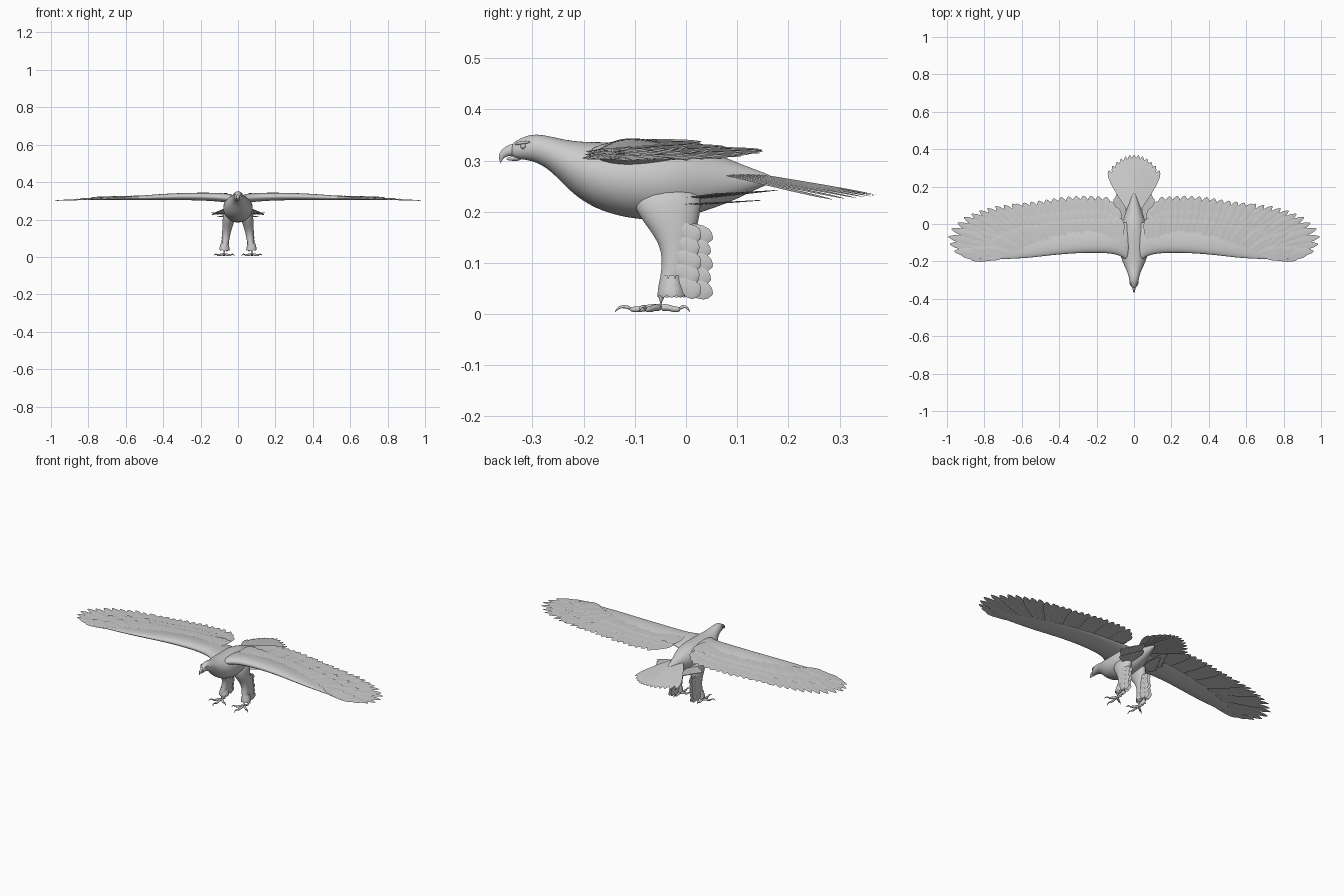
import bpy, bmesh, math
from mathutils import Vector as V

if "Cube" in bpy.data.objects:
    bpy.data.objects.remove(bpy.data.objects["Cube"])

grey = bpy.data.materials.new("plumage_grey")
grey.use_nodes = True
GREY = (0.6, 0.6, 0.6, 1)
grey.diffuse_color = GREY
grey.node_tree.nodes["Principled BSDF"].inputs["Base Color"].default_value = GREY


def finish(name, bm, mirror=False, smooth=0):
    """Turn a bmesh into a named object with its modifiers."""
    bmesh.ops.recalc_face_normals(bm, faces=bm.faces)
    me = bpy.data.meshes.new(name)
    bm.to_mesh(me)
    bm.free()
    me.materials.append(grey)
    me.polygons.foreach_set("use_smooth", [True] * len(me.polygons))
    ob = bpy.data.objects.new(name, me)
    bpy.context.collection.objects.link(ob)
    if mirror:
        ob.modifiers.new("Mirror", "MIRROR").use_mirror_merge = False
    if smooth:
        sub = ob.modifiers.new("Smooth", "SUBSURF")
        sub.levels = sub.render_levels = smooth
    return ob


def loft(bm, rings, n=14, taper=0):
    """Skin elliptical rings given as (centre, half axis u, half axis v)."""
    rows = []
    for c, u, v in rings:
        row = []
        for k in range(n):
            a = math.tau * k / n
            row.append(bm.verts.new(V(c) + V(u) * math.cos(a)
                       + V(v) * math.sin(a) * (1 - taper * math.cos(a))))
        rows.append(row)
    for a, b in zip(rows, rows[1:]):
        for k in range(n):
            bm.faces.new((a[k], a[(k + 1) % n], b[(k + 1) % n], b[k]))
    bm.faces.new(rows[0])
    bm.faces.new(rows[-1])


def tube(bm, pts, radii, n=8, squash=1):
    """Tapered round tube along a path."""
    pts = [V(p) for p in pts]
    rings = []
    for i, p in enumerate(pts):
        d = (pts[min(i + 1, len(pts) - 1)] - pts[max(i - 1, 0)]).normalized()
        side = d.cross(V((0, 0, 1)))
        if side.length < 0.1:
            side = V((1, 0, 0))
        side.normalize()
        rings.append((p, side * radii[i] * squash, side.cross(d) * radii[i]))
    loft(bm, rings, n)


def feather(bm, root, tip, width, up=(0, 0, 1), camber=0.06):
    """Thin leaf-shaped vane with a slightly raised shaft."""
    root, tip = V(root), V(tip)
    d = tip - root
    side = d.cross(V(up)).normalized()
    top = side.cross(d).normalized() * width * camber
    rows = []
    for t, w in ((0, .4), (.3, .8), (.65, 1), (.82, .9), (.93, .6), (1, .12)):
        c = root + d * t
        s = side * width * w / 2
        rows.append([bm.verts.new(p) for p in (c - s, c + top * w, c + s)])
    for a, b in zip(rows, rows[1:]):
        for k in (0, 1):
            bm.faces.new((a[k], a[k + 1], b[k + 1], b[k]))


def along(pts, t):
    """Point at fraction t of a polyline, measured by length."""
    pts = [V(p) for p in pts]
    left = t * sum((b - a).length for a, b in zip(pts, pts[1:]))
    for a, b in zip(pts, pts[1:]):
        size = (b - a).length
        if left <= size + 1e-6:
            return a.lerp(b, left / size)
        left -= size
    return pts[-1]


# Body, neck and head: y, top, bottom, half width
bm = bmesh.new()
profile = [(-.343, .331, .308, .010), (-.328, .342, .302, .018),
           (-.30, .354, .300, .026), (-.265, .348, .282, .032),
           (-.225, .339, .236, .052), (-.18, .337, .205, .072),
           (-.12, .338, .186, .082), (-.05, .338, .180, .080),
           (.0, .334, .188, .068), (.05, .318, .204, .050),
           (.10, .297, .224, .032), (.14, .281, .245, .018), (.17, .270, .257, .006)]
loft(bm, [((0, y, (t + b) / 2), (w, 0, 0), (0, 0, (t - b) / 2))
          for y, t, b, w in profile], 16)
finish("body", bm, smooth=2)

# Hooked beak, in two halves
bm = bmesh.new()
tube(bm, [(0, -.325, .322), (0, -.343, .321), (0, -.356, .315), (0, -.363, .305),
          (0, -.362, .294)], [.015, .012, .009, .006, .001], 10, .75)
finish("upper_beak", bm, smooth=1)
bm = bmesh.new()
tube(bm, [(0, -.320, .308), (0, -.338, .304), (0, -.352, .303)], [.009, .006, .002], 8)
finish("lower_beak", bm, smooth=1)

# Eyes and brow ridges
bm = bmesh.new()
bmesh.ops.create_uvsphere(bm, u_segments=12, v_segments=8, radius=.0055)
bmesh.ops.translate(bm, verts=bm.verts, vec=(.0185, -.318, .328))
finish("eyes", bm, mirror=True)
bm = bmesh.new()
tube(bm, [(.012, -.335, .331), (.020, -.321, .336), (.021, -.303, .336)],
     [.002, .0045, .002])
finish("brows", bm, mirror=True, smooth=1)


# Wing arm: x, leading y, trailing y, middle z, thickness
bm = bmesh.new()
arm = [(.02, -.215, .02, .310, .045), (.06, -.178, .01, .315, .046),
       (.11, -.160, .0, .320, .044), (.20, -.155, -.01, .323, .040),
       (.32, -.158, -.02, .323, .036), (.44, -.168, -.04, .319, .029),
       (.55, -.182, -.06, .315, .021), (.66, -.188, -.09, .311, .013),
       (.76, -.190, -.13, .308, .007), (.84, -.188, -.17, .306, .003)]
loft(bm, [((x, (a + b) / 2, z), (0, (b - a) / 2, 0), (0, 0, h / 2))
          for x, a, b, z, h in arm], 14, .45)
finish("wing_arms", bm, mirror=True, smooth=2)


def wing_z(x):
    return .328 - .025 * x


def feather_row(name, count, roots, tips, width, lift=0, drop=.004):
    """Overlapping row of flight feathers between two lines in plan."""
    bm = bmesh.new()
    for i in range(count):
        t = i / (count - 1)
        r, p = along(roots, t), along(tips, t)
        z = lift + .0012 * (i % 3)
        feather(bm, (r.x, r.y, wing_z(r.x) + z), (p.x, p.y, wing_z(p.x) + z - drop),
                width, (.06, 0, 1))
    finish(name, bm, mirror=True)


hand = [(.70, -.174), (.64, -.14), (.50, -.09)]
hand_tips = [(.88, -.182), (.955, -.155), (.998, -.085), (.975, -.025),
             (.91, .035), (.83, .07), (.74, .095), (.65, .107)]
elbow = [(.52, -.09), (.30, -.06), (.09, -.06)]
elbow_tips = [(.63, .108), (.50, .125), (.38, .145), (.25, .152), (.14, .145), (.095, .09)]
feather_row("primary_feathers", 14, hand, hand_tips, .046)
feather_row("secondary_feathers", 15, elbow, elbow_tips, .056)


def inset(roots, tips, f):
    """Line lying a fraction f of the way from roots to tips."""
    return [along(roots, i / 6).lerp(along(tips, i / 6), f) for i in range(7)]


for label, f, lift in (("greater", .66, .005), ("lesser", .42, .010)):
    feather_row(label + "_hand_coverts", 13, hand, inset(hand, hand_tips, f), .04, lift, .003)
    feather_row(label + "_arm_coverts", 15, elbow, inset(elbow, elbow_tips, f), .05, lift, .003)
feather_row("thumb_feathers", 4, [(.46, -.15), (.50, -.12)],
            [(.61, -.165), (.57, -.12)], .018, .010)
feather_row("shoulder_feathers", 4, [(.07, -.08), (.15, -.07)],
            [(.075, .03), (.17, .03)], .045, .014)

# Fanned tail
bm = bmesh.new()
for i in range(-6, 7):
    s = i / 6
    feather(bm, (.03 * s, .08, .283 - .012 * abs(s)),
            (.137 * s, .37 - .085 * s * s, .233 - .009 * abs(s)), .042)
finish("tail_feathers", bm)

# Flank feathers flaring behind the thighs
bm = bmesh.new()
for row in range(2):
    for i in range(6):
        t = i / 5
        feather(bm, (.045, -.01 + .04 * t, .225 - .012 * row),
                (.145 - .065 * t - .02 * row, .07 + .11 * t - .03 * row,
                 .236 + .006 * t - .020 * row), .034)
finish("flank_feathers", bm, mirror=True)

# Thighs: z, middle y, half depth, middle x, half width
bm = bmesh.new()
thigh = [(.25, -.04, .075, .040, .036), (.20, -.035, .065, .050, .034),
         (.165, -.025, .047, .056, .029), (.13, -.02, .029, .062, .023),
         (.09, -.022, .025, .066, .020), (.055, -.033, .022, .070, .017),
         (.035, -.045, .012, .073, .011)]
loft(bm, [((x, y, z), (w, 0, 0), (0, d, 0)) for z, y, d, x, w in thigh])
finish("thighs", bm, mirror=True, smooth=2)

# Thigh feathers: layered lobes behind, and a cuff round the ankle
bm = bmesh.new()
for side in (-1, 1):
    for i in range(5):
        z = .155 - .027 * i
        x = .063 + .002 * i
        for reach, inner in ((.052, .008), (.028, .016)):
            feather(bm, (x + side * inner, -.02, z + .018),
                    (x + side * inner, reach - .004 * (i % 2), z - .008),
                    .036, (side, 0, 0), .12)
for i in range(9):
    a = math.tau * i / 9
    out = V((math.cos(a), math.sin(a), 0))
    c = V((.072, -.028, 0))
    feather(bm, c + out * .018 + V((0, 0, .075)), c + out * .027 + V((0, 0, .032)),
            .024, out, .12)
finish("thigh_feathers", bm, mirror=True)

# Shanks, toes and claws
bm = bmesh.new()
tube(bm, [(.073, -.045, .05), (.074, -.049, .03), (.075, -.050, .010)],
     [.010, .008, .012])
finish("shanks", bm, mirror=True, smooth=1)
toes, claws = bmesh.new(), bmesh.new()
for angle, size in ((-145, .048), (-92, .062), (-38, .048), (88, .040)):
    a = math.radians(angle)
    d = V((math.cos(a), math.sin(a), 0))
    base = V((.075, -.050, 0))

    def at(f, z):
        return base + d * size * f + V((0, 0, z))
    tube(toes, [at(0, .012), at(.35, .014), at(.7, .008), at(1, .010)],
         [.009, .0065, .0065, .0055])
    tube(claws, [at(.92, .010), at(1.12, .016), at(1.33, .013), at(1.45, .003)],
         [.0045, .0042, .003, .0006], 6)
finish("toes", toes, mirror=True, smooth=1)
finish("claws", claws, mirror=True, smooth=1)
